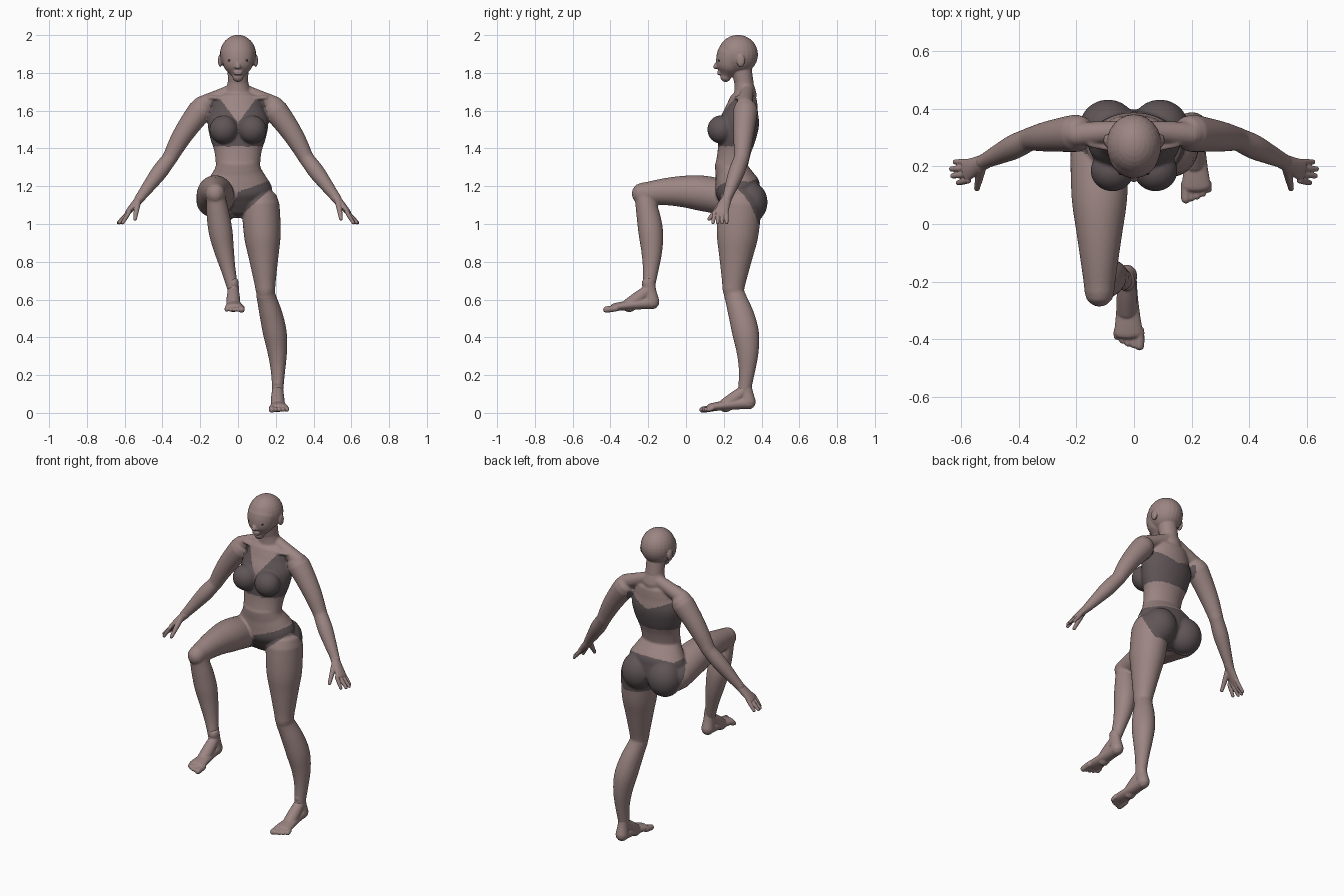
import bpy, bmesh, math
from mathutils import Vector, Matrix

if "Cube" in bpy.data.objects:
    bpy.data.objects.remove(bpy.data.objects["Cube"], do_unlink=True)

X_AXIS, Y_AXIS = Vector((1, 0, 0)), Vector((0, 1, 0))
SIDES = {"right": -1, "left": 1}


def material(name, red, green, blue):
    mat = bpy.data.materials.new(name)
    mat.use_nodes = True
    mat.diffuse_color = (red, green, blue, 1)
    shader = mat.node_tree.nodes["Principled BSDF"]
    shader.inputs["Base Color"].default_value = mat.diffuse_color
    return mat


skin = material("skin", .33, .235, .225)
fabric = material("dark fabric", .115, .09, .095)
eye_dark = material("eye dark", .04, .03, .03)


def smooth_value(values, t):
    """Read evenly spaced values at t from start to end, with soft transitions."""
    last = len(values) - 1
    i = min(int(t * last), last - 1)
    f = t * last - i
    before, start = values[max(i - 1, 0)], values[i]
    end, after = values[i + 1], values[min(i + 2, last)]
    slope_in, slope_out = (end - before) / 2, (after - start) / 2
    ease = f * f * (3 - 2 * f)
    return (start + (end - start) * ease
            + slope_in * f * (1 - f) ** 2 - slope_out * f * f * (1 - f))


def limb(bm, start, end, radii, squash=(1, 1), bow=(0, 0, 0), ref=X_AXIS, side=1):
    """Round-ended tube from start to end; bow bends it, squash sets depth over width."""
    flip = Vector((side, 1, 1))
    start, end, bow = (Vector(p) * flip for p in (start, end, bow))
    steps, count = 24, 32

    def centre(t):
        return start.lerp(end, t) + bow * math.sin(math.pi * t)

    def station(t):
        tangent = (centre(min(t + .01, 1)) - centre(max(t - .01, 0))).normalized()
        wide = smooth_value(radii, t)
        deep = wide * (squash[0] + (squash[1] - squash[0]) * t)
        return centre(t), tangent, wide, deep

    def dome(base, sign):
        c, tangent, wide, deep = base
        for angle in map(math.radians, (30, 60, 80)):
            shift = tangent * (sign * min(wide, deep) * math.sin(angle))
            yield c + shift, tangent, wide * math.cos(angle), deep * math.cos(angle)

    tube = [station(i / steps) for i in range(steps + 1)]
    tube = list(dome(tube[0], -1))[::-1] + tube + list(dome(tube[-1], 1))
    rings = []
    for c, tangent, wide, deep in tube:
        across = (ref - tangent * ref.dot(tangent)).normalized() * wide
        along = tangent.cross(across).normalized() * deep
        turns = [math.tau * k / count for k in range(count)]
        rings.append([bm.verts.new(c + across * math.cos(g) + along * math.sin(g))
                      for g in turns])
    for low, high in zip(rings, rings[1:]):
        for k in range(count):
            n = (k + 1) % count
            bm.faces.new((low[k], low[n], high[n], high[k]))
    bm.faces.new(rings[0][::-1])
    bm.faces.new(rings[-1])


def ball(bm, centre, radii):
    place = Matrix.Translation(centre) @ Matrix.Diagonal((*radii, 1))
    bmesh.ops.create_uvsphere(bm, u_segments=24, v_segments=16, radius=1, matrix=place)


def fuse(name, bm, voxel, smooth, base=skin, rule=None):
    """Merge overlapping parts into one smooth surface, then colour it by rule."""
    bmesh.ops.recalc_face_normals(bm, faces=bm.faces)
    raw = bpy.data.meshes.new(name)
    bm.to_mesh(raw)
    bm.free()
    ob = bpy.data.objects.new(name, raw)
    bpy.context.scene.collection.objects.link(ob)
    remesh = ob.modifiers.new("merge", 'REMESH')
    remesh.mode = 'VOXEL'
    remesh.voxel_size = voxel
    relax = ob.modifiers.new("relax", 'SMOOTH')
    relax.factor = .5
    relax.iterations = smooth
    graph = bpy.context.evaluated_depsgraph_get()
    mesh = bpy.data.meshes.new_from_object(ob.evaluated_get(graph))
    ob.modifiers.clear()
    ob.data = mesh
    mesh.materials.clear()
    mesh.materials.append(base)
    if rule:
        mesh.materials.append(fabric)
    for face in mesh.polygons:
        face.use_smooth = True
        face.material_index = int(bool(rule and rule(*face.center)))


def is_fabric(x, y, z):
    width = abs(x)
    # Top: V neck and straps in front, scooped band behind
    if 1.41 < z < 1.66 and width < min(.175, .168 - .3 * (z - 1.55)):
        return z < (1.535 + 1.35 * width if y < .29 else 1.54 + .4 * width)
    # Briefs: sloping waistband and high leg line
    if z < 1.3 and width < .24:
        waistband = 1.17 + max(.36 * width, .4 * (y - .2))
        leg_line = max(1, 1.03 + .9 * width - 1.6 * max(0, y - .27))
        front = .16 + .5 * width if x < 0 else .14
        return leg_line < z < waistband and y > front
    return False


# Torso: pelvis, rib cage and neck
body = bmesh.new()
limb(body, (0, .29, 1.14), (0, .235, 1.3), (.17, .18, .15, .12), (.65, .7))
limb(body, (0, .24, 1.3), (0, .3, 1.63), (.117, .125, .15, .16, .13), (.73, .62))
limb(body, (0, .315, 1.68), (0, .295, 1.82), (.07, .055, .053), (.85, .95))

# Bust, buttocks, shoulders and arms on both sides
shoulder, elbow, wrist = (.2, .315, 1.6), (.36, .295, 1.35), (.525, .215, 1.13)
for side in SIDES.values():
    ball(body, (side * .075, .185, 1.5), (.076, .072, .075))
    ball(body, (side * .09, .335, 1.115), (.1, .097, .11))
    limb(body, (.02, .325, 1.71), (.2, .31, 1.63), (.035, .043), side=side, ref=Y_AXIS)
    limb(body, (.02, .25, 1.665), (.15, .275, 1.67), (.01, .01), side=side, ref=Y_AXIS)
    limb(body, shoulder, elbow, (.065, .058, .05, .041),
         bow=(.01, 0, 0), side=side, ref=Y_AXIS)
    limb(body, elbow, wrist, (.04, .043, .035, .026), side=side, ref=Y_AXIS)

# Legs share one build: the left stands, the right is raised
thigh = (.1, .1, .095, .08, .065, .052)
shin = (.05, .06, .063, .052, .038, .03)
ankles = {"left": Vector((.21, .31, .12)), "right": Vector((-.025, -.2, .65))}
limb(body, (.12, .285, 1.1), (.145, .25, .65), thigh, (1.15, 1.1))
limb(body, (.145, .255, .63), ankles["left"], shin, (1.1, 1.15), (.025, .04, 0))
limb(body, (-.12, .28, 1.12), (-.12, -.235, 1.16), thigh, (.9, 1.1), (0, 0, .03))
limb(body, (-.12, -.225, 1.16), ankles["right"], shin, (1, 1.1), (-.01, .03, 0))
fuse("body", body, .006, 7, rule=is_fabric)

# Feet, measured from the ankle, with the big toe on the inner side
for name, side in SIDES.items():
    ankle = ankles[name]
    bm = bmesh.new()
    heel = ankle + Vector((0, .02, -.065))
    arch = ankle + Vector((0, -.1, -.08))
    sole = ankle + Vector((.006, -.18, -.09))
    limb(bm, ankle + Vector((0, 0, .04)), heel, (.029, .03, .036), (1.2, 1.1))
    limb(bm, ankle, arch, (.03, .035, .037))
    limb(bm, heel, sole, (.034, .036, .042, .05), (1, .4))
    for i in range(5):
        radius = .012 if i else .017
        x = .007 + side * (.0195 * i - .037)
        limb(bm, ankle + Vector((x, -.17, -.096)),
             ankle + Vector((x, .002 * i * i - .222, -.103)), (radius, radius))
    fuse(name + "_foot", bm, .004, 3)

# Hands: palm, four spread fingers and a thumb
for name, side in SIDES.items():
    bm = bmesh.new()
    limb(bm, (.51, .22, 1.145), (.585, .185, 1.06), (.026, .031, .038),
         (.95, .35), side=side, ref=Y_AXIS)
    for i in range(4):
        reach = .61 + .024 * math.sin(.9 * i)
        limb(bm, (.575, .152 + .021 * i, 1.065), (reach, .143 + .024 * i, 1.007),
             (.011, .011, .009), side=side, ref=Y_AXIS)
    limb(bm, (.53, .195, 1.12), (.545, .123, 1.027), (.017, .014, .01),
         side=side, ref=Y_AXIS)
    fuse(name + "_hand", bm, .003, 2)

# Head: cranium, tapering face, neck, nose, lips
head = bmesh.new()
ball(head, (0, .275, 1.897), (.096, .106, .104))
limb(head, (0, .245, 1.9), (0, .21, 1.78), (.088, .083, .067, .03), (.9, .95))
limb(head, (0, .31, 1.73), (0, .29, 1.84), (.054, .055), (.92, 1))
limb(head, (0, .178, 1.875), (0, .158, 1.833), (.008, .01, .014))
for z in (1.795, 1.805):
    ball(head, (0, .176, z), (.024, .011, .0065))

# Ears, brows, nostrils and eyes on both sides
for name, side in SIDES.items():
    ball(head, (side * .094, .29, 1.865), (.012, .022, .034))
    limb(head, (.012, .176, 1.886), (.065, .2, 1.884), (.008, .008),
         bow=(0, -.007, .003), side=side, ref=Y_AXIS)
    ball(head, (side * .012, .168, 1.832), (.01, .01, .008))
    eye = bmesh.new()
    ball(eye, (side * .039, .175, 1.865), (.015, .006, .007))
    fuse(name + "_eye", eye, .0015, 1, base=eye_dark)
fuse("head", head, .004, 3)
